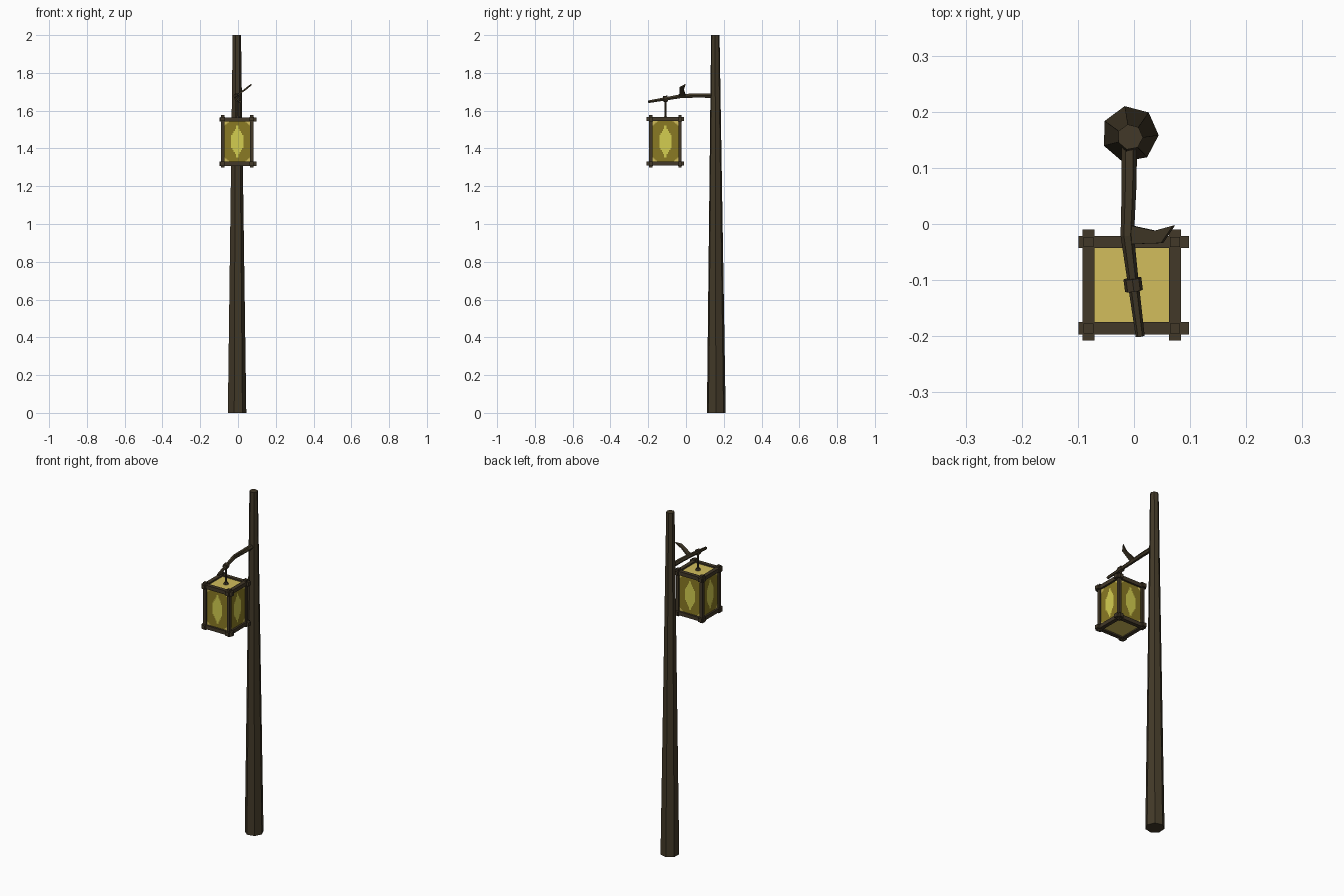
import bpy, bmesh, math
from mathutils import Vector

if "Cube" in bpy.data.objects:
    bpy.data.objects.remove(bpy.data.objects["Cube"])


def material(name, rgb):
    def lin(c):
        c /= 255
        return c / 12.92 if c < 0.04045 else ((c + 0.055) / 1.055) ** 2.4
    m = bpy.data.materials.new(name)
    m.diffuse_color = (*[lin(c) for c in rgb], 1)
    m.use_nodes = True
    m.node_tree.nodes["Principled BSDF"].inputs["Base Color"].default_value = m.diffuse_color
    return m


BARK = material("dark bark", (66, 57, 40))
FRAME = material("frame wood", (66, 56, 40))
OLIVE = material("olive paper", (138, 122, 36))
GLOW = material("glowing yellow", (212, 206, 80))
TAN = material("tan paper", (210, 190, 92))


def finish(bm, name, *mats):
    bmesh.ops.recalc_face_normals(bm, faces=bm.faces)
    me = bpy.data.meshes.new(name)
    bm.to_mesh(me)
    bm.free()
    for m in mats:
        me.materials.append(m)
    ob = bpy.data.objects.new(name, me)
    bpy.context.collection.objects.link(ob)
    return ob


def tube(name, pts, radii, sides, mat, phase=0.0):
    """Capped tube swept through pts with one radius per point."""
    bm = bmesh.new()
    pts = [Vector(p) for p in pts]
    rings = []
    for i, p in enumerate(pts):
        d = (pts[min(i + 1, len(pts) - 1)] - pts[max(i - 1, 0)]).normalized()
        u = Vector((1, 0, 0))
        u = (u - d * u.dot(d)).normalized()
        v = d.cross(u)
        ring = []
        for k in range(sides):
            a = phase + 2 * math.pi * k / sides
            ring.append(bm.verts.new(p + (u * math.cos(a) + v * math.sin(a)) * radii[i]))
        rings.append(ring)
    for r, s in zip(rings, rings[1:]):
        for k in range(sides):
            n = (k + 1) % sides
            bm.faces.new((r[k], r[n], s[n], s[k]))
    bm.faces.new(rings[0][::-1])
    bm.faces.new(rings[-1])
    return finish(bm, name, mat)


def box(name, lo, hi, mat):
    bm = bmesh.new()
    bmesh.ops.create_cube(bm, size=1)
    for v in bm.verts:
        v.co = [l + (c + 0.5) * (h - l) for c, l, h in zip(v.co, lo, hi)]
    return finish(bm, name, mat)


# Pole and side branch
tube("pole", [(-0.007, 0.16, 0), (-0.007, 0.155, 2)], [0.051, 0.023], 7, BARK, math.radians(-2))
tube("branch", [(-0.008, 0.155, 1.68), (-0.009, 0.06, 1.68), (-0.012, -0.02, 1.678),
                (-0.002, -0.10, 1.664), (0.011, -0.20, 1.647)],
     [0.014, 0.013, 0.012, 0.010, 0.008], 6, BARK)

# Flat splinter of a twig on the branch
bm = bmesh.new()
outline = [(-0.006, -0.002, 1.678), (0.04, -0.012, 1.708), (0.073, -0.003, 1.735),
           (0.052, -0.034, 1.718), (-0.004, -0.036, 1.676)]
low = [bm.verts.new(p) for p in outline]
high = [bm.verts.new((x - 0.004, y, z + 0.007)) for x, y, z in outline]
for i in range(5):
    j = (i + 1) % 5
    bm.faces.new((low[i], low[j], high[j], high[i]))
bm.faces.new(low[::-1])
bm.faces.new(high)
finish(bm, "twig", BARK)

# Lantern frame: corner posts with crossing rails
CX, CY, H, W = -0.004, -0.109, 0.077, 0.011
Z0, Z1 = 1.319, 1.554
for sx in (-1, 1):
    for sy in (-1, 1):
        x, y = CX + sx * H, CY + sy * H
        box("lantern_post", (x - 0.009, y - 0.009, 1.30), (x + 0.009, y + 0.009, 1.576), FRAME)
for z in (Z0, Z1):
    for s in (-1, 1):
        y = CY + s * H
        box("rail_x", (-0.099, y - W, z - W), (0.098, y + W, z + W), FRAME)
        x = CX + s * H
        box("rail_y", (x - W, -0.208, z - W + 0.001), (x + W, -0.010, z + W + 0.001), FRAME)

# Paper walls: fine grid with a stepped glowing diamond and tan corners
NX, NZ = 24, 42
for i in range(4):
    bm = bmesh.new()
    a = i * math.pi / 2
    c, s = math.cos(a), math.sin(a)
    grid = []
    for r in range(NZ + 1):
        z = Z0 + (Z1 - Z0) * r / NZ
        row = []
        for k in range(NX + 1):
            t = (2 * k / NX - 1) * H
            row.append(bm.verts.new((CX + t * c + H * s, CY + t * s - H * c, z)))
        grid.append(row)
    for r in range(NZ):
        for k in range(NX):
            f = bm.faces.new((grid[r][k], grid[r][k + 1], grid[r + 1][k + 1], grid[r + 1][k]))
            u = abs((k + 0.5) / NX * 2 - 1) * H
            w = abs((r + 0.5) / NZ * 2 - 1) * (Z1 - Z0) / 2
            if u / 0.045 + w / 0.088 < 1 and u < 0.035:
                f.material_index = 1
            elif (H - u) + (0.1175 - w) < 0.044:
                f.material_index = 2
    finish(bm, "paper_wall", OLIVE, GLOW, TAN)

# Top and bottom paper
for name, z in (("paper_top", Z1), ("paper_bottom", Z0)):
    box(name, (CX - H, CY - H, z - 0.003), (CX + H, CY + H, z + 0.003), TAN)

# Hanger: foot, rod and collar around the branch
tube("hanger_foot", [(-0.002, CY, 1.555), (-0.002, CY, 1.568)], [0.016, 0.010], 6, FRAME)
tube("hanger_rod", [(-0.002, CY, 1.56), (-0.002, CY, 1.66)], [0.0055, 0.0055], 6, FRAME)
tube("hanger_collar", [(-0.003, -0.097, 1.664), (0.0, -0.119, 1.661)], [0.016, 0.016], 8, FRAME)
